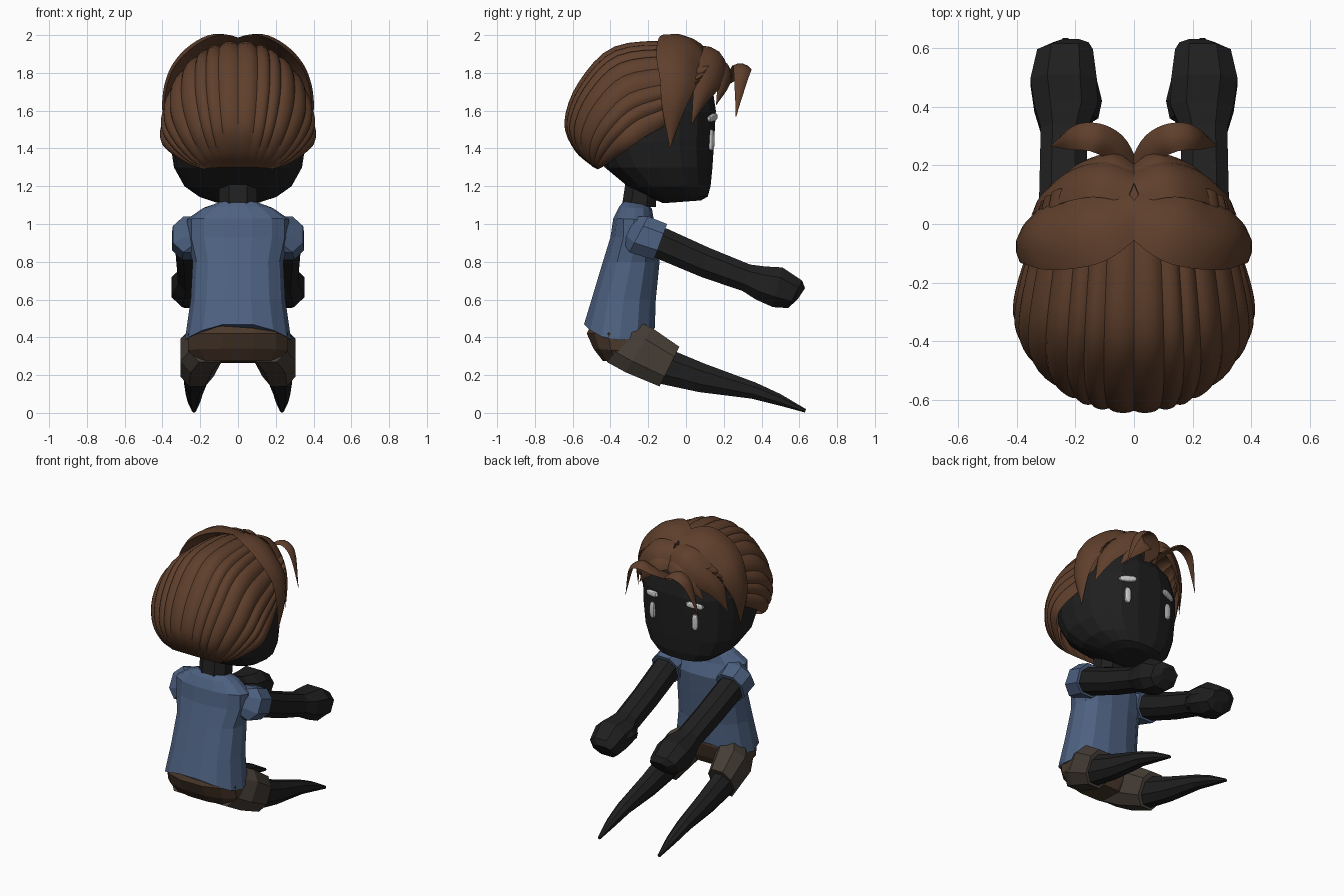
import bpy, bmesh, math
from mathutils import Vector, Matrix


def mat(name, rgb):
    m = bpy.data.materials.new(name)
    m.diffuse_color = (*rgb, 1)
    return m


SKIN = mat("black", (0.014, 0.014, 0.014))
BLUE = mat("blue", (0.075, 0.12, 0.22))
SHORTS = mat("dark_taupe", (0.06, 0.047, 0.036))
SEAT = mat("dark_brown", (0.07, 0.04, 0.024))
HAIR = mat("brown", (0.115, 0.05, 0.025))


def finish(name, bm, material=None, mirror=False, smooth=False):
    bmesh.ops.recalc_face_normals(bm, faces=bm.faces)
    me = bpy.data.meshes.new(name)
    bm.to_mesh(me)
    bm.free()
    ob = bpy.data.objects.new(name, me)
    bpy.context.collection.objects.link(ob)
    if material:
        me.materials.append(material)
    if smooth:
        bpy.context.view_layer.objects.active = ob
        ob.select_set(True)
        bpy.ops.object.shade_smooth_by_angle(angle=math.radians(35))
        ob.select_set(False)
    if mirror:
        ob.modifiers.new("mirror", 'MIRROR').use_mirror_merge = False
    return ob


def bridge(bm, rows, closed=True, caps=True):
    rows = [[bm.verts.new(p) for p in r] for r in rows]
    n = len(rows[0])
    for a, b in zip(rows, rows[1:]):
        for i in range(n if closed else n - 1):
            j = (i + 1) % n
            bm.faces.new((a[i], a[j], b[j], b[i]))
    if caps:
        bm.faces.new(rows[0])
        bm.faces.new(rows[-1])


def spow(v, e):
    return math.copysign(abs(v) ** (2 / e), v)


def loft(name, rings, material, n=8, e=2.3, mirror=False):
    """ring: y,z of one edge, y,z of the opposite edge, centre x, half width, side sag"""
    rows = []
    for y0, z0, y1, z1, cx, rx, *sag in rings:
        row = []
        for i in range(n):
            t = 2 * math.pi * (i + 0.5) / n
            s, f = spow(math.sin(t), e), spow(math.cos(t), e)
            k = 1 / max(spow(math.cos(math.pi / n), e), 0.9)
            z = (z0 + z1) / 2 + (z0 - z1) / 2 * f * k
            row.append((cx + rx * s * k, (y0 + y1) / 2 + (y0 - y1) / 2 * f * k,
                        z - (sag[0] * s * s if sag else 0)))
        rows.append(row)
    bm = bmesh.new()
    bridge(bm, rows)
    return finish(name, bm, material, mirror)


def resample(pts, k=5):
    """Catmull-Rom through points of any dimension"""
    p = [Vector(q) for q in pts]
    p = [2 * p[0] - p[1]] + p + [2 * p[-1] - p[-2]]
    out = []
    for i in range(1, len(p) - 2):
        a, b, c, d = p[i - 1:i + 3]
        for j in range(k):
            t = j / k
            out.append(0.5 * (2 * b + (c - a) * t + (2 * a - 5 * b + 4 * c - d) * t * t
                              + (3 * b - a - 3 * c + d) * t ** 3))
    return out + [p[-2]]


def lock(name, pts, centre=(0, -0.15, 1.6)):
    """Tapered hair lock; each point is x, y, z, half width"""
    path = resample(pts)
    rows = []
    for i, q in enumerate(path):
        pos, w = Vector(q[:3]), max(q[3], 0.002)
        tan = (Vector(path[min(i + 1, len(path) - 1)][:3]) - Vector(path[max(i - 1, 0)][:3])).normalized()
        side = tan.cross(pos - Vector(centre)).normalized()
        nor = side.cross(tan)
        rows.append([pos + side * w * a + nor * w * 0.4 * b for a, b in
                     ((-1, -1), (-0.55, -0.3), (0, 0), (0.55, -0.3), (1, -1), (0, -0.9))])
    bm = bmesh.new()
    bridge(bm, rows)
    return finish(name, bm, HAIR, True, True)


# Head and neck
loft("head", [
    (0.08, 1.125, -0.12, 1.11, 0, 0.12), (0.115, 1.145, -0.19, 1.14, 0, 0.20),
    (0.13, 1.2, -0.31, 1.2, 0, 0.28), (0.14, 1.3, -0.43, 1.3, 0, 0.335),
    (0.15, 1.45, -0.50, 1.42, 0, 0.355), (0.158, 1.6, -0.50, 1.6, 0, 0.355),
    (0.14, 1.72, -0.48, 1.75, 0, 0.32), (0.06, 1.84, -0.4, 1.86, 0, 0.22),
    (-0.05, 1.9, -0.3, 1.9, 0, 0.1)], SKIN, 18, 2.5)
loft("neck", [(-0.16, 1.09, -0.34, 1.09, 0, 0.1), (-0.15, 1.22, -0.32, 1.22, 0, 0.1)], SKIN)

# Brows and eyes: short rounded bars
for name, loc, size, rz, ry in (
        ("brow", (0.165, 0.137, 1.563), (0.06, 0.017, 0.02), -22, 8),
        ("eye", (0.165, 0.134, 1.445), (0.021, 0.016, 0.056), -15, 0)):
    bm = bmesh.new()
    m = (Matrix.Translation(loc) @ Matrix.Rotation(math.radians(rz), 4, 'Z')
         @ Matrix.Rotation(math.radians(ry), 4, 'Y'))
    bmesh.ops.create_uvsphere(bm, u_segments=12, v_segments=8, radius=1)
    for v in bm.verts:
        v.co = m @ Vector([spow(c, 3) * s for c, s in zip(v.co, size)])
    finish(name, bm, None, True)

# Shirt body and sleeves
loft("shirt", [
    (-0.165, 0.455, -0.54, 0.475, 0, 0.275, 0.08), (-0.16, 0.6, -0.5, 0.6, 0, 0.245),
    (-0.14, 0.8, -0.44, 0.8, 0, 0.235), (-0.13, 0.93, -0.40, 0.93, 0, 0.265),
    (-0.17, 1.02, -0.385, 1.03, 0, 0.265), (-0.18, 1.08, -0.355, 1.09, 0, 0.18),
    (-0.2, 1.1, -0.33, 1.12, 0, 0.11)], BLUE, 14)
loft("sleeve", [
    (-0.27, 1.04, -0.33, 0.9, 0.19, 0.07), (-0.20, 1.04, -0.30, 0.85, 0.24, 0.105),
    (-0.1, 1.0, -0.17, 0.81, 0.25, 0.1)], BLUE, 8, 2.3, True)

# Arms with hands
loft("arm_and_hand", [
    (-0.2, 1.0, -0.26, 0.85, 0.25, 0.07), (-0.1, 0.975, -0.16, 0.82, 0.25, 0.082),
    (0.12, 0.875, 0.08, 0.72, 0.243, 0.08), (0.34, 0.785, 0.3, 0.645, 0.238, 0.08),
    (0.42, 0.775, 0.37, 0.6, 0.232, 0.108), (0.51, 0.77, 0.46, 0.56, 0.24, 0.113),
    (0.615, 0.70, 0.54, 0.555, 0.235, 0.095), (0.63, 0.66, 0.59, 0.6, 0.215, 0.06)],
    SKIN, 8, 2.5, True)
loft("thumb", [
    (0.37, 0.72, 0.35, 0.63, 0.155, 0.03), (0.43, 0.73, 0.41, 0.64, 0.148, 0.035),
    (0.52, 0.7, 0.51, 0.64, 0.16, 0.025)], SKIN, 6, 2, True)

# Shorts and legs
loft("shorts_seat", [
    (-0.2, 0.5, -0.48, 0.52, 0, 0.22), (-0.19, 0.42, -0.525, 0.42, 0, 0.265),
    (-0.22, 0.32, -0.49, 0.34, 0, 0.265), (-0.25, 0.265, -0.44, 0.275, 0, 0.22)], SEAT, 12)
loft("shorts_leg", [
    (-0.24, 0.48, -0.42, 0.27, 0.15, 0.11), (-0.18, 0.45, -0.32, 0.215, 0.195, 0.11),
    (-0.035, 0.35, -0.14, 0.14, 0.217, 0.088)], SHORTS, 8, 2.5, True)
loft("leg", [
    (-0.08, 0.335, -0.14, 0.155, 0.22, 0.07), (0.1, 0.26, 0.07, 0.11, 0.225, 0.06),
    (0.37, 0.16, 0.35, 0.075, 0.232, 0.045), (0.5, 0.1, 0.49, 0.04, 0.233, 0.033),
    (0.635, 0.02, 0.63, 0.002, 0.233, 0.01)], SKIN, 8, 2.2, True)

# Back hair: grooved strands fanning from the crown to the nape
# stage: y,z of the top strand, y,z of the side strand, half width
stages = resample([
    (0.16, 1.9, 0.06, 1.74, 0.32), (-0.06, 1.965, -0.08, 1.6, 0.36),
    (-0.38, 1.94, -0.24, 1.52, 0.405), (-0.57, 1.75, -0.33, 1.45, 0.405),
    (-0.645, 1.54, -0.4, 1.38, 0.345), (-0.59, 1.39, -0.45, 1.32, 0.26),
    (-0.49, 1.3, -0.47, 1.29, 0.18)], 4)
STRANDS, SUB = 16, 5
rows = []
for ty, tz, sy, sz, rx in stages:
    row = []
    for i in range(STRANDS * SUB + 1):
        u = 2 * i / (STRANDS * SUB) - 1
        a = math.radians(100 * u + 2.5 * math.sin(12 * u))
        g = 0.965 + 0.04 * math.sin(math.pi * (i % SUB) / SUB) ** 0.6
        c, s = math.cos(a) * g, math.sin(a) * g
        row.append((rx * s, sy + (ty - sy) * c, sz + (tz - sz) * c))
    rows.append(row)
bm = bmesh.new()
bridge(bm, rows, closed=False, caps=False)
finish("back_hair", bm, HAIR, False, True)

# Side locks, fringe and curled forelocks
lock("side_lock", [
    (0, 0.08, 1.955, 0.1), (0.15, 0.015, 1.985, 0.14), (0.28, -0.03, 1.92, 0.12),
    (0.37, -0.03, 1.79, 0.105), (0.402, -0.06, 1.62, 0.065), (0.365, -0.085, 1.4, 0)])
lock("fringe", [
    (0, 0.14, 1.92, 0.07), (0.12, 0.18, 1.905, 0.09), (0.23, 0.16, 1.82, 0.09),
    (0.315, 0.1, 1.7, 0.06), (0.35, 0.03, 1.53, 0)])
lock("inner_fringe", [
    (0, 0.17, 1.86, 0.06), (0.09, 0.225, 1.84, 0.065), (0.18, 0.21, 1.75, 0.05),
    (0.25, 0.16, 1.63, 0)])
lock("forelock", [
    (0, 0.16, 1.74, 0.04), (0.06, 0.26, 1.81, 0.05), (0.14, 0.30, 1.85, 0.05),
    (0.23, 0.295, 1.79, 0.04), (0.285, 0.265, 1.57, 0)], (0.12, 0.25, 1.6))
